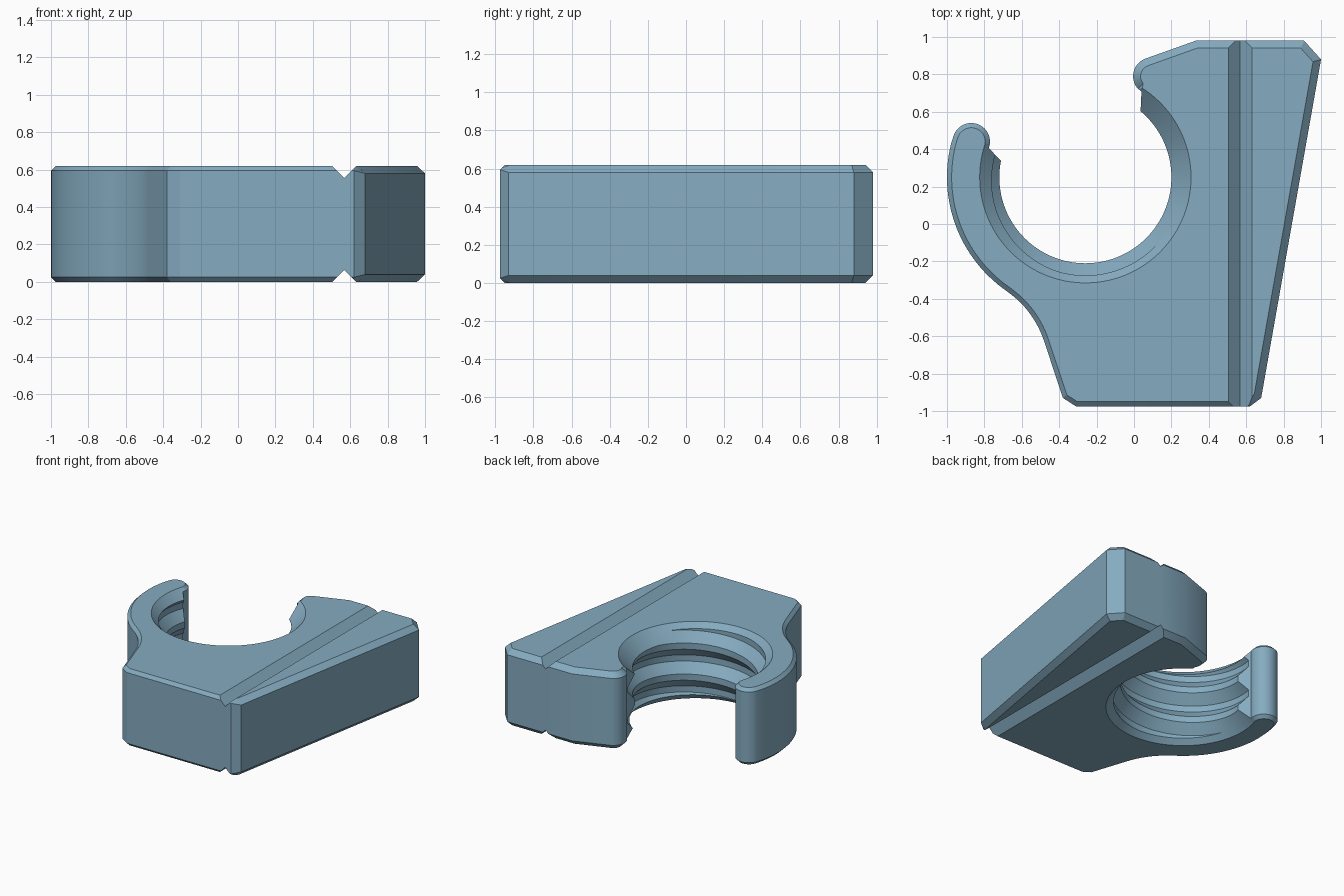
import bpy, bmesh, math
from mathutils import Vector

if "Cube" in bpy.data.objects:
    bpy.data.objects.remove(bpy.data.objects["Cube"])

H = 0.62                      # body thickness
CX, CY = -0.26, 0.25          # centre of the threaded opening
PITCH = 0.25


def arc(cx, cy, r, a0, a1, n):
    steps = [math.radians(a0 + (a1 - a0) * i / n) for i in range(n + 1)]
    return [(cx + r * math.cos(a), cy + r * math.sin(a)) for a in steps]


def make_object(name, bm):
    bmesh.ops.recalc_face_normals(bm, faces=bm.faces)
    mesh = bpy.data.meshes.new(name)
    bm.to_mesh(mesh)
    bm.free()
    obj = bpy.data.objects.new(name, mesh)
    bpy.context.collection.objects.link(obj)
    return obj


def loft(name, rings, closed=False):
    """Skin a list of equal-length point rings and cap both ends."""
    bm = bmesh.new()
    vr = [[bm.verts.new(p) for p in ring] for ring in rings]
    n = len(vr[0])
    for a, b in zip(vr, vr[1:]):
        for i in range(n):
            j = (i + 1) % n
            bm.faces.new((a[i], a[j], b[j], b[i]))
    bm.faces.new(vr[0][::-1])
    bm.faces.new(vr[-1])
    bmesh.ops.remove_doubles(bm, verts=bm.verts, dist=1e-5)
    return make_object(name, bm)


# Outline, counter-clockwise, each point with its edge chamfer size
outline = []


def add(points, chamfer):
    outline.extend((Vector(p), chamfer) for p in points)


add([(-0.38, -0.93), (-0.31, -0.975), (0.62, -0.975)], 0.025)
add([(0.68, -0.93), (1.0, 0.88), (0.91, 0.98), (0.33, 0.98)], 0.04)
add(arc(0.095, 0.79, 0.1, 110, 222, 14), 0.04)            # right lip
add([(0.04, 0.708)], 0)
add(arc(CX, CY, 0.43, 47, -188, 60), 0)                   # opening, trimmed later
add([(-0.776, 0.406)], 0)
add(arc(-0.87, 0.44, 0.1, -8, 163, 20), 0.025)            # left hook tip
add(arc(CX, CY, 0.74, 166, 235.4, 28), 0.025)             # hook back
add(arc(-0.975, -0.788, 0.52, 53, 18, 12), 0.025)         # hook root fillet


def inset():
    result = []
    n = len(outline)
    for i, (p, d) in enumerate(outline):
        e1 = (p - outline[i - 1][0]).normalized()
        e2 = (outline[(i + 1) % n][0] - p).normalized()
        n1, n2 = Vector((-e1.y, e1.x)), Vector((-e2.y, e2.x))
        result.append(p + (n1 + n2) * (d / (1 + n1.dot(n2))))
    return result


inner = inset()
body = loft("clip_body", [
    [(p.x, p.y, 0) for p in inner],
    [(p.x, p.y, d) for p, d in outline],
    [(p.x, p.y, H - d) for p, d in outline],
    [(p.x, p.y, H) for p in inner],
])

# Helical thread cutter: the profile climbs as it turns around the opening
ROOT, CREST = 0.525, 0.46
rings = []
STEPS = 100
for s in range(STEPS + 1):
    ang = 158 + 260 * s / STEPS
    a = math.radians(ang)
    base = 0.545 + PITCH * (ang - 240) / 360
    prof = []
    for k in range(-4, 3):
        z = base + k * PITCH
        prof += [(CREST, z - 0.10), (ROOT, z - 0.025), (ROOT, z + 0.025), (CREST, z + 0.10)]
    prof += [(0.25, prof[-1][1]), (0.25, prof[0][1])]
    rings.append([(CX + r * math.cos(a), CY + r * math.sin(a), z) for r, z in prof])
cutters = [loft("thread_cutter", rings)]


# Conical lead-ins at both ends of the thread
def cone(name, sections):
    return loft(name, [[(x, y, z) for x, y in arc(CX, CY, r, 1.3, 361.3, 128)[:-1]]
                       for r, z in sections])


cutters.append(cone("top_lead_in", [(0.415, H - 0.15), (0.615, H + 0.05)]))
cutters.append(cone("bottom_lead_in", [(0.615, -0.05), (0.415, 0.15)]))


# V grooves running front to back on the top and bottom
def groove(name, z, s):
    tri = [(0.568, z - s * 0.064), (0.668, z + s * 0.036), (0.468, z + s * 0.036)]
    return loft(name, [[(x, y, zz) for x, zz in tri] for y in (-1.2, 1.2)])


cutters.append(groove("top_groove", H, 1))
cutters.append(groove("bottom_groove", 0, -1))

bpy.context.view_layer.objects.active = body
body.select_set(True)
for c in cutters:
    c.hide_render = True
    mod = body.modifiers.new(c.name, 'BOOLEAN')
    mod.operation = 'DIFFERENCE'
    mod.solver = 'EXACT'
    mod.object = c
    bpy.ops.object.modifier_apply(modifier=mod.name)
for c in cutters:
    bpy.data.objects.remove(c, do_unlink=True)

# Finish
blue = bpy.data.materials.new("dusty_blue")
blue.diffuse_color = (0.235, 0.41, 0.53, 1)
blue.use_nodes = True
blue.node_tree.nodes["Principled BSDF"].inputs["Base Color"].default_value = blue.diffuse_color
body.data.materials.clear()
body.data.materials.append(blue)
for poly in body.data.polygons:
    poly.material_index = 0
bpy.ops.object.shade_smooth_by_angle(angle=math.radians(25))
